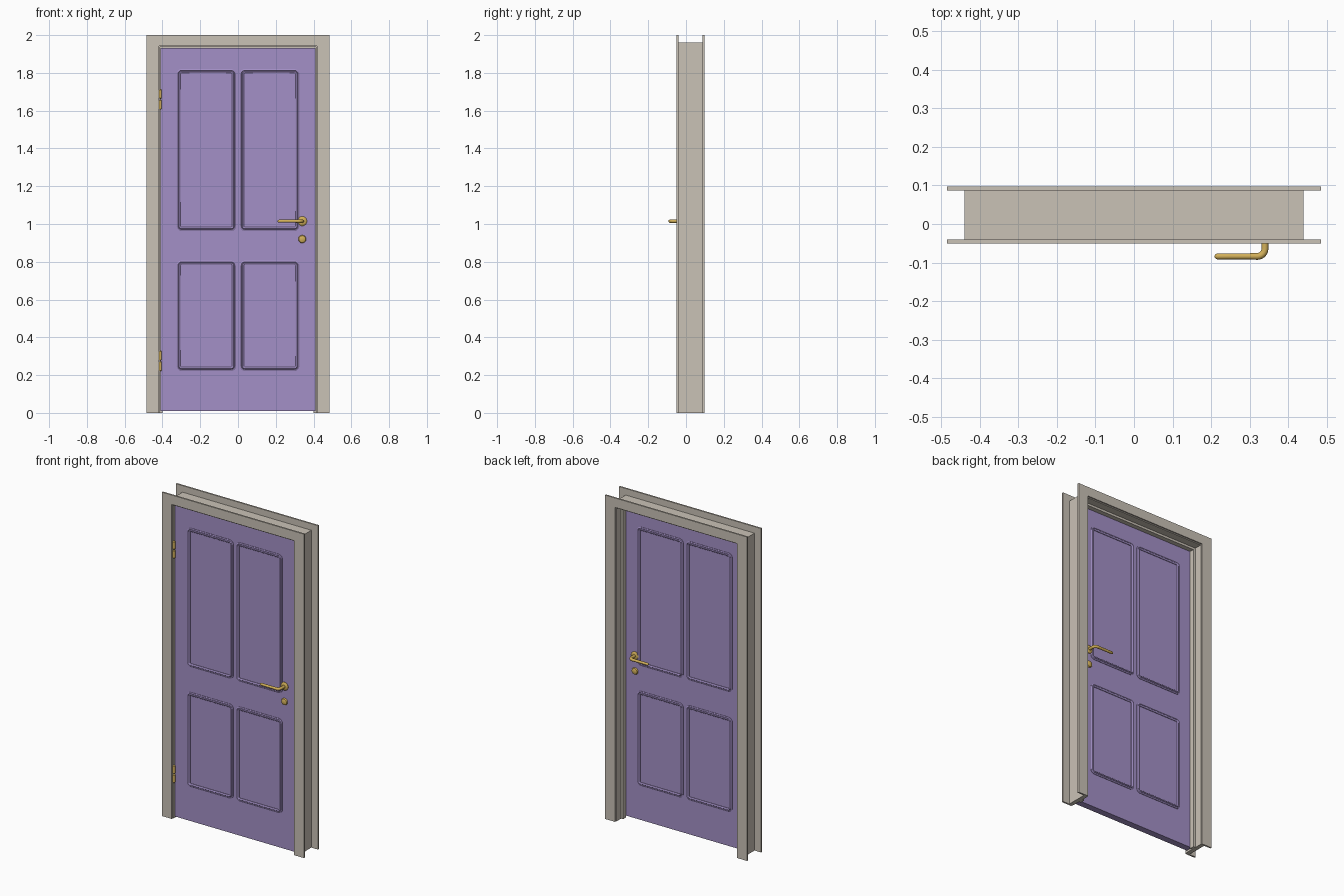
import bpy, bmesh, math
from mathutils import Vector

if "Cube" in bpy.data.objects:
    bpy.data.objects.remove(bpy.data.objects["Cube"])


def material(name, rgb):
    m = bpy.data.materials.new(name)
    m.diffuse_color = (*rgb, 1)
    m.use_nodes = True
    m.node_tree.nodes["Principled BSDF"].inputs["Base Color"].default_value = m.diffuse_color
    return m


PURPLE = material("purple_paint", (0.37, 0.28, 0.57))
CREAM = material("warm_grey_paint", (0.59, 0.54, 0.47))
BRASS = material("brass", (0.64, 0.43, 0.10))


def finish(name, bm, mat, smooth=False):
    bmesh.ops.recalc_face_normals(bm, faces=bm.faces[:])
    me = bpy.data.meshes.new(name)
    bm.to_mesh(me)
    bm.free()
    ob = bpy.data.objects.new(name, me)
    bpy.context.collection.objects.link(ob)
    me.materials.append(mat)
    if smooth:
        bpy.ops.object.select_all(action='DESELECT')
        ob.select_set(True)
        bpy.context.view_layer.objects.active = ob
        bpy.ops.object.shade_smooth_by_angle(angle=math.radians(35))
    return ob


def box(name, x0, x1, y0, y1, z0, z1, mat):
    bm = bmesh.new()
    bmesh.ops.create_cube(bm, size=1)
    for v in bm.verts:
        v.co = ((x0 + x1) / 2 + v.co.x * (x1 - x0), (y0 + y1) / 2 + v.co.y * (y1 - y0),
                (z0 + z1) / 2 + v.co.z * (z1 - z0))
    return finish(name, bm, mat)


def arch(name, xi, xo, zi, zo, y0, y1):
    """Upside-down U running up both jambs and over the head."""
    outline = [(-xo, 0), (-xo, zo), (xo, zo), (xo, 0), (xi, 0), (xi, zi), (-xi, zi), (-xi, 0)]
    bm = bmesh.new()
    face = bm.faces.new([bm.verts.new((x, y0, z)) for x, z in outline])
    new = bmesh.ops.extrude_face_region(bm, geom=[face])["geom"]
    bmesh.ops.translate(bm, vec=(0, y1 - y0, 0), verts=[g for g in new if isinstance(g, bmesh.types.BMVert)])
    return finish(name, bm, CREAM)


def loft(name, rings, mat, closed=False):
    """Skin a list of vertex rings; cap the ends unless the loft is closed."""
    bm = bmesh.new()
    rs = [[bm.verts.new(p) for p in r] for r in rings]
    n = len(rs[0])
    for a, b in zip(rs, rs[1:] + rs[:1] if closed else rs[1:]):
        for i in range(n):
            j = (i + 1) % n
            bm.faces.new((a[i], a[j], b[j], b[i]))
    if not closed:
        bm.faces.new(rs[0])
        bm.faces.new(rs[-1])
    return finish(name, bm, mat, True)


def round_rect(x0, x1, z0, z1, inset, y, r=0.026):
    rr = r - inset
    pts = []
    for k, (cx, cz) in enumerate([(x1 - r, z1 - r), (x0 + r, z1 - r), (x0 + r, z0 + r), (x1 - r, z0 + r)]):
        for i in range(7):
            a = math.pi / 2 * (k + i / 6)
            pts.append((cx + rr * math.cos(a), y, cz + rr * math.sin(a)))
    return pts


def turned(name, x, z, y, side, profile):
    """Lathe (radius, distance out) pairs around an axis leaving the door."""
    rings = [[(x + r * math.cos(2 * math.pi * i / 24), y + side * d, z + r * math.sin(2 * math.pi * i / 24))
              for i in range(24)] for r, d in profile]
    return loft(name, rings, BRASS)


# Frame: casings, jamb lining and door stop
arch("front_casing", 0.418, 0.485, 1.942, 2.0, -0.05, -0.04)
arch("back_casing", 0.418, 0.485, 1.942, 2.0, 0.087, 0.097)
arch("jamb_lining", 0.414, 0.44, 1.936, 1.96, -0.042, 0.089)
arch("door_stop", 0.400, 0.416, 1.922, 1.938, 0.013, 0.042)

# Door leaf
FRONT, BACK = -0.03, 0.011
box("door_leaf", -0.411, 0.411, FRONT, BACK, 0.01, 1.931, PURPLE)

# Panel mouldings, both faces: stepped raised bead
BEAD = [(0, -0.002), (0.0, 0.003), (0.003, 0.005), (0.007, 0.005), (0.009, 0.003),
        (0.013, 0.007), (0.018, 0.006), (0.021, 0.003), (0.021, -0.002)]
for side, y, label in ((-1, FRONT, "front"), (1, BACK, "back")):
    for x0, x1 in ((-0.325, -0.010), (0.010, 0.325)):
        for z0, z1 in ((0.963, 1.82), (0.222, 0.806)):
            loft(label + "_panel_moulding",
                 [round_rect(x0, x1, z0, z1, ins, y + side * h) for ins, h in BEAD], PURPLE, True)

    # Lever handle swept along a bent path
    hx, hz = 0.34, 1.015
    turned(label + "_handle_rose", hx, hz, y, side,
           [(0.025, -0.002), (0.025, 0.003), (0.021, 0.007), (0.012, 0.009)])
    path = [(hx, 0.0, 0.009), (hx, 0.034, 0.009)]
    for i in range(1, 7):
        a = math.pi / 2 * i / 6
        path.append((hx - 0.02 * (1 - math.cos(a)), 0.034 + 0.02 * math.sin(a), 0.009))
    path += [(0.30, 0.054, 0.008), (0.25, 0.054, 0.008), (0.217, 0.054, 0.008), (0.212, 0.054, 0.006),
             (0.209, 0.054, 0.002)]
    rings = []
    for i, (px, d, r) in enumerate(path):
        a, b = path[max(i - 1, 0)], path[min(i + 1, len(path) - 1)]
        t = Vector((b[0] - a[0], side * (b[1] - a[1]), 0)).normalized()
        n = Vector((-t.y, t.x, 0))
        rings.append([Vector((px, y + side * d, hz)) + r * (n * math.cos(q) + Vector((0, 0, 1)) * math.sin(q))
                      for q in [2 * math.pi * k / 16 for k in range(16)]])
    loft(label + "_lever_handle", rings, BRASS)

    # Round lock cover under the lever
    turned(label + "_lock_cover", 0.34, 0.92, y, side,
           [(0.021, -0.002), (0.021, 0.003), (0.018, 0.008), (0.010, 0.011), (0.003, 0.012)])

# Hinges on the left edge: two knuckles and a leaf each
for z in (0.275, 1.66):
    for k, (lo, hi) in enumerate(((-0.055, -0.001), (0.001, 0.055))):
        prof = [(0.002, lo), (0.008, lo + 0.005), (0.008, hi - 0.005), (0.002, hi)]
        loft("hinge_knuckle", [[(-0.412 + r * math.cos(math.pi * i / 8), -0.036 + r * math.sin(math.pi * i / 8), z + h)
                                for i in range(16)] for r, h in prof], BRASS)
    box("hinge_leaf", -0.4145, -0.4125, -0.038, 0.0, z - 0.05, z + 0.05, BRASS)
